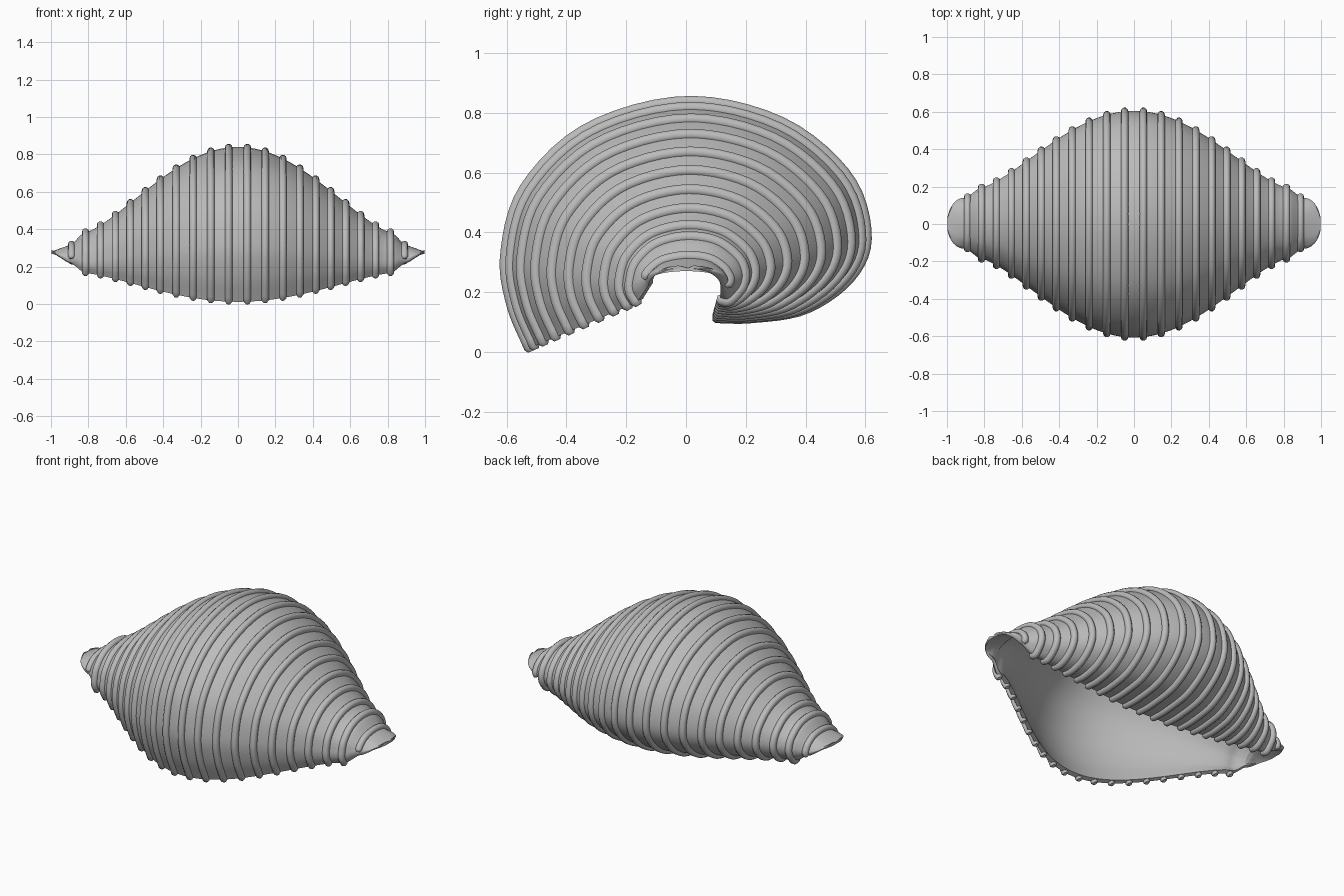
import bpy, bmesh, math
from mathutils import Vector

cube = bpy.data.objects.get("Cube")
if cube:
    bpy.data.objects.remove(cube, do_unlink=True)

shell_grey = bpy.data.materials.new("shell_grey")
shell_grey.use_nodes = True
grey = (0.5, 0.5, 0.5, 1)
shell_grey.diffuse_color = grey
shell_grey.node_tree.nodes["Principled BSDF"].inputs["Base Color"].default_value = grey

# Key cross-sections in the y-z plane, from front lip over the top to the curled back lip
MIDDLE = [(-.525, .012), (-.585, .16), (-.605, .33), (-.54, .55), (-.33, .75), (0, .84), (.32, .77),
          (.54, .59), (.605, .39), (.55, .25), (.40, .145), (.22, .115), (.10, .115)]
NECK = [(-.165, .165), (-.185, .2), (-.185, .24), (-.165, .3), (-.1, .36), (0, .385), (.1, .37),
        (.17, .32), (.195, .27), (.19, .225), (.165, .19), (.14, .17), (.115, .175)]
SPOUT = [(-.125, .225), (-.13, .235), (-.13, .25), (-.11, .275), (-.07, .3), (0, .312), (.07, .305),
         (.115, .28), (.135, .255), (.14, .24), (.135, .23), (.125, .222), (.115, .222)]
NECK_X, SPOUT_X, TIP_Z = .81, .91, .28


def blend(a, b, f):
    return [Vector(p).lerp(Vector(q), f) for p, q in zip(a, b)]


def section(x):
    """Control points of the shell's cross-section at x."""
    x = abs(x)
    if x < NECK_X:
        return blend(NECK, MIDDLE, math.cos(math.pi / 2 * x / NECK_X) ** 1.3)
    if x < SPOUT_X:
        f = (x - NECK_X) / (SPOUT_X - NECK_X)
        return blend(NECK, SPOUT, f * f * (3 - 2 * f))
    u = (x - SPOUT_X) / (1 - SPOUT_X)
    width = math.sqrt(max(0, 1 - u * u))
    return [Vector((y * width, z + (TIP_Z - z) * u)) for y, z in SPOUT]


def outline(x, count, start=0, end=1):
    """Smooth points along the section, by Catmull-Rom interpolation."""
    pts = section(x)
    pts = [2 * pts[0] - pts[1]] + pts + [2 * pts[-1] - pts[-2]]
    spans = len(pts) - 3
    result = []
    for j in range(count + 1):
        t = (start + (end - start) * j / count) * spans
        i = min(int(t), spans - 1)
        t -= i
        a, b, c, d = pts[i:i + 4]
        p = .5 * (2 * b + (c - a) * t + (2 * a - 5 * b + 4 * c - d) * t ** 2
                  + (3 * b - a - 3 * c + d) * t ** 3)
        result.append(Vector((x, p.x, p.y)))
    return result


def add_mesh(name, bm):
    bmesh.ops.recalc_face_normals(bm, faces=bm.faces)
    mesh = bpy.data.meshes.new(name)
    bm.to_mesh(mesh)
    bm.free()
    mesh.materials.append(shell_grey)
    obj = bpy.data.objects.new(name, mesh)
    bpy.context.collection.objects.link(obj)
    bpy.ops.object.select_all(action='DESELECT')
    bpy.context.view_layer.objects.active = obj
    obj.select_set(True)
    bpy.ops.object.shade_smooth_by_angle(angle=math.radians(40))
    return obj


def loft(bm, rows, closed=False):
    rows = [[bm.verts.new(p) for p in row] for row in rows]
    for a, b in zip(rows, rows[1:]):
        n = len(a)
        for j in range(n if closed else n - 1):
            k = (j + 1) % n
            bm.faces.new((a[j], b[j], b[k], a[k]))
    return rows


# Shell wall: outer skin, inner skin and a rim joining them
bm = bmesh.new()
STEPS = 48
outer, inner = [], []
for i in range(-STEPS, STEPS + 1):
    x = .998 * math.sin(math.pi / 2 * i / STEPS)
    row = outline(x, 72)
    thick = .026 if abs(x) < .8 else .026 - .016 * (abs(x) - .8) / .2
    inside = []
    for j, p in enumerate(row):
        d = row[min(j + 1, 72)] - row[max(j - 1, 0)]
        normal = Vector((0, d.z, -d.y)).normalized()
        inside.append(p + normal * thick)
    outer.append(row)
    inner.append(inside)
loops = loft(bm, [o + n[::-1] for o, n in zip(outer, inner)], closed=True)
bm.faces.new(loops[0])
bm.faces.new(loops[-1][::-1])
add_mesh("shell_wall", bm)


def rib(name, x, radius, start=0, end=1):
    """Round cord that follows the shell's section, with rounded ends."""
    path = outline(x, 64, start, end)
    first = (path[0] - path[1]).normalized()
    last = (path[-1] - path[-2]).normalized()
    sizes = [radius] * len(path)
    path = [path[0] + first * radius * .6] + path + [path[-1] + last * radius * .6]
    sizes = [radius * .55] + sizes + [radius * .55]
    side = Vector((1, 0, 0))
    rows = []
    for j, (p, r) in enumerate(zip(path, sizes)):
        d = (path[min(j + 1, len(path) - 1)] - path[max(j - 1, 0)]).normalized()
        up = side.cross(d)
        rows.append([p + r * (side * math.cos(a) + up * math.sin(a))
                     for a in (math.tau * k / 10 for k in range(10))])
    bm = bmesh.new()
    ends = loft(bm, rows, closed=True)
    bm.faces.new(ends[0])
    bm.faces.new(ends[-1][::-1])
    add_mesh(name, bm)


# Ribs across the shell, closer together towards the tips
RIBS = [.05, .145, .24, .33, .415, .495, .575, .655, .735, .815]
for sign, label in ((1, "left"), (-1, "right")):
    for n, x in enumerate(RIBS):
        rib(f"{label}_rib_{n + 1}", sign * x, .02)
    rib(f"{label}_tip_rib", sign * .89, .019, .18, .82)
